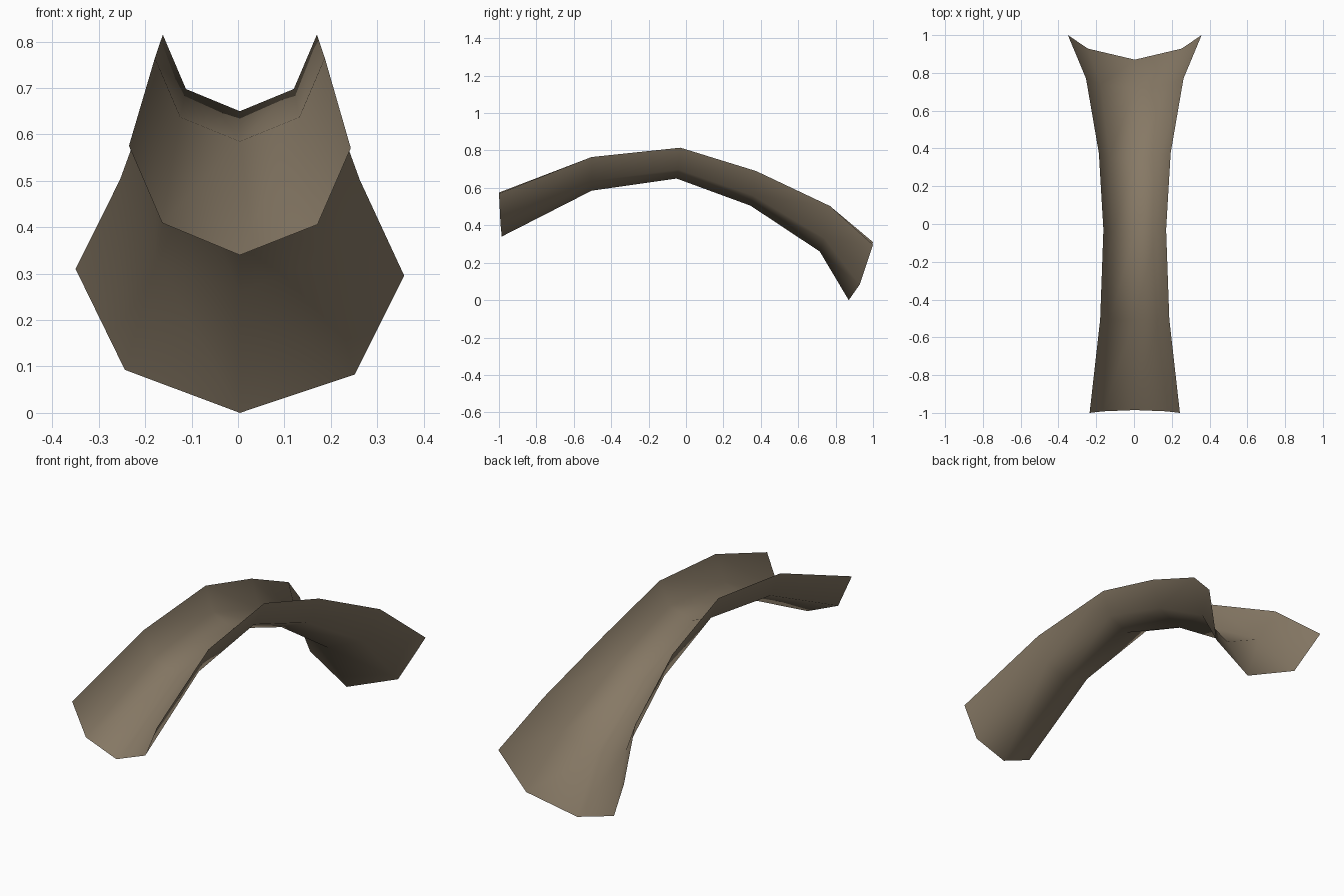
import bpy
import bmesh

cube = bpy.data.objects.get("Cube")
if cube:
    bpy.data.objects.remove(cube, do_unlink=True)

# One brown material for the whole sheet
brown = bpy.data.materials.new("dull_brown")
brown.use_nodes = True
colour = (0.24, 0.19, 0.13, 1)
brown.diffuse_color = colour
bsdf = brown.node_tree.nodes["Principled BSDF"]
bsdf.inputs["Base Color"].default_value = colour
bsdf.inputs["Roughness"].default_value = 0.9

# Stations along the arch: rim half width, rim (y, z), keel (y, z), sideways roll
stations = [
    (0.239, (-1.0, 0.573), (-0.985, 0.34), 0.01),
    (0.183, (-0.505, 0.765), (-0.505, 0.585), 0),
    (0.166, (-0.03, 0.815), (-0.05, 0.65), 0),
    (0.19, (0.375, 0.69), (0.345, 0.505), 0),
    (0.258, (0.77, 0.503), (0.715, 0.26), 0),
    (0.354, (1.0, 0.303), (0.87, 0.0), 0.02),
]
# U-shaped section: width factor, share of the way from keel to rim in y and z
section = [(-1, 1, 1), (-0.7, 0.45, 0.29), (0, 0, 0), (0.7, 0.45, 0.29), (1, 1, 1)]
SHIFT = 0.004

# Curved open trough, swept through the stations
bm = bmesh.new()
rows = []
for width, (rim_y, rim_z), (keel_y, keel_z), roll in stations:
    row = []
    for fx, fy, fz in section:
        x = fx * width
        y = keel_y + fy * (rim_y - keel_y)
        z = keel_z + fz * (rim_z - keel_z) - roll * x
        row.append(bm.verts.new((x + SHIFT, y, z)))
    rows.append(row)
for a, b in zip(rows, rows[1:]):
    for i in range(len(section) - 1):
        face = bm.faces.new((a[i], a[i + 1], b[i + 1], b[i]))
        face.smooth = True

mesh = bpy.data.meshes.new("arched_trough")
bm.to_mesh(mesh)
bm.free()
mesh.materials.append(brown)
trough = bpy.data.objects.new("arched_trough", mesh)
bpy.context.collection.objects.link(trough)
